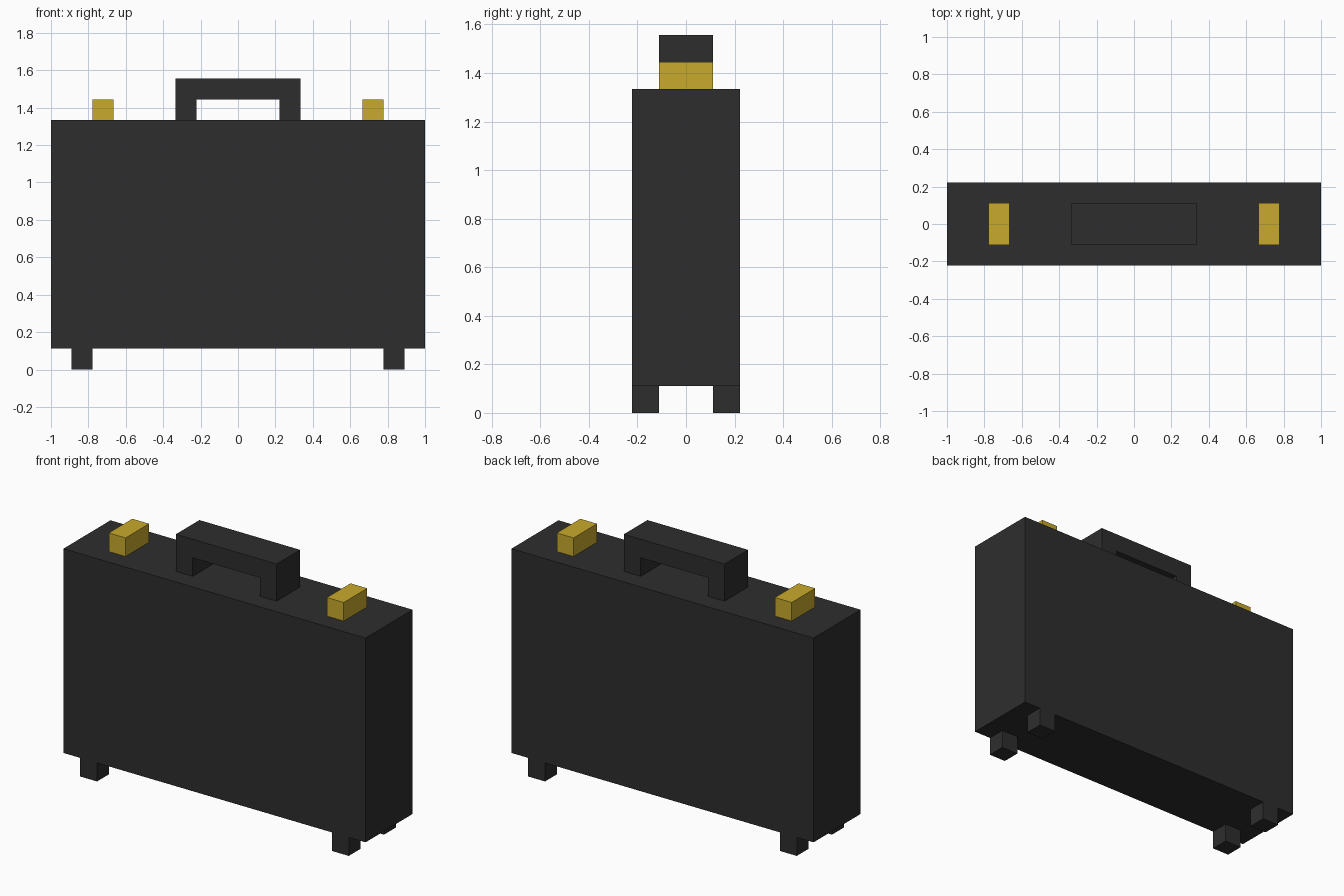
import bpy
import bmesh

if "Cube" in bpy.data.objects:
    bpy.data.objects.remove(bpy.data.objects["Cube"])

U = 1 / 9  # the model sits on a grid of ninths


def material(name, rgb):
    m = bpy.data.materials.new(name)
    m.diffuse_color = (*rgb, 1)
    m.use_nodes = True
    m.node_tree.nodes["Principled BSDF"].inputs["Base Color"].default_value = m.diffuse_color
    return m


black = material("black leather", (0.027, 0.027, 0.027))
gold = material("gold metal", (0.584, 0.402, 0.026))


def extrude_profile(name, points, y0, y1, mat):
    """Extrude an x-z outline (in grid units) from y0 to y1."""
    bm = bmesh.new()
    face = bm.faces.new([bm.verts.new((x * U, y0 * U, z * U)) for x, z in points])
    ext = bmesh.ops.extrude_face_region(bm, geom=[face])
    verts = [v for v in ext["geom"] if isinstance(v, bmesh.types.BMVert)]
    bmesh.ops.translate(bm, verts=verts, vec=(0, (y1 - y0) * U, 0))
    bmesh.ops.recalc_face_normals(bm, faces=bm.faces[:])
    mesh = bpy.data.meshes.new(name)
    bm.to_mesh(mesh)
    bm.free()
    mesh.materials.append(mat)
    ob = bpy.data.objects.new(name, mesh)
    bpy.context.collection.objects.link(ob)
    return ob


def box(name, x0, x1, y0, y1, z0, z1, mat):
    return extrude_profile(name, [(x0, z0), (x1, z0), (x1, z1), (x0, z1)], y0, y1, mat)


# Case
box("case_body", -9, 9, -2, 2, 1, 12, black)

# Carrying handle: an upside-down U
extrude_profile("handle", [(-3, 12), (-2, 12), (-2, 13), (2, 13),
                           (2, 12), (3, 12), (3, 14), (-3, 14)], -1, 1, black)

# Latches and feet on both sides
for side, s in (("left", -1), ("right", 1)):
    box(f"{side}_latch", *sorted((6 * s, 7 * s)), -1, 1, 12, 13, gold)
    for end, e in (("front", -1), ("back", 1)):
        box(f"{end}_{side}_foot", *sorted((7 * s, 8 * s)),
            *sorted((e, 2 * e)), 0, 1, black)
